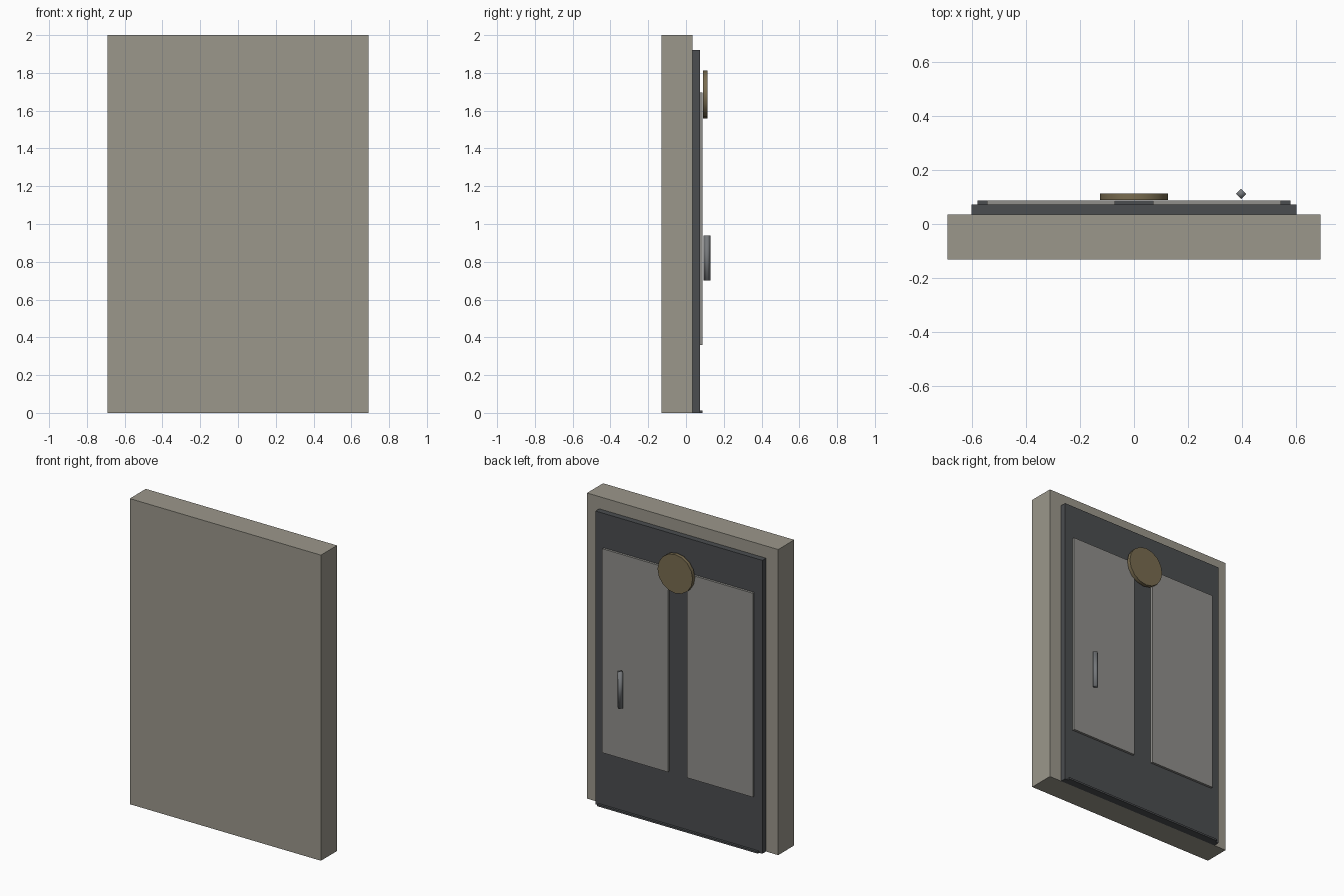
import bpy
from math import pi

if "Cube" in bpy.data.objects:
    bpy.data.objects.remove(bpy.data.objects["Cube"])


def material(name, rgb):
    m = bpy.data.materials.new(name)
    m.diffuse_color = (*rgb, 1)
    m.use_nodes = True
    m.node_tree.nodes["Principled BSDF"].inputs["Base Color"].default_value = m.diffuse_color
    return m


STONE = material("stone", (0.33, 0.31, 0.26))
DARK = material("dark_metal", (0.07, 0.075, 0.08))
PALE = material("pale_panel", (0.28, 0.275, 0.26))
BRASS = material("brass", (0.19, 0.15, 0.08))
STEEL = material("steel", (0.18, 0.19, 0.20))


def box(name, x, y, z, mat):
    """Box from (min, max) pairs on each axis."""
    spans = (x, y, z)
    bpy.ops.mesh.primitive_cube_add(size=1, location=[(a + b) / 2 for a, b in spans])
    ob = bpy.context.object
    ob.name = name
    ob.scale = [b - a for a, b in spans]
    bpy.ops.object.transform_apply(location=False, rotation=False, scale=True)
    ob.data.materials.append(mat)
    return ob


def cylinder(name, sides, radius, depth, loc, rot, mat):
    bpy.ops.mesh.primitive_cylinder_add(vertices=sides, radius=radius, depth=depth,
                                        location=loc, rotation=rot)
    ob = bpy.context.object
    ob.name = name
    ob.data.materials.append(mat)
    return ob


# Wall slab and the door leaf on its back face
box("wall", (-0.692, 0.692), (-0.131, 0.035), (0, 2), STONE)
box("door", (-0.604, 0.604), (0.035, 0.073), (0, 1.92), DARK)

# Pair of raised panels
for side, x in (("left", (-0.545, -0.07)), ("right", (0.07, 0.545))):
    box(side + "_panel", x, (0.073, 0.088), (0.36, 1.695), PALE)

# Thin threshold strip at the foot
box("threshold", (-0.581, 0.581), (0.035, 0.088), (0, 0.012), DARK)

# Round plaque above the centre post
cylinder("plaque", 16, 0.127, 0.024, (0, 0.101, 1.685), (pi / 2, 0, 0), BRASS)
bpy.ops.object.shade_smooth_by_angle()

# Four-sided upright handle
cylinder("handle", 4, 0.019, 0.236, (0.398, 0.112, 0.82), (0, 0, 0), STEEL)
bpy.ops.object.shade_smooth()
